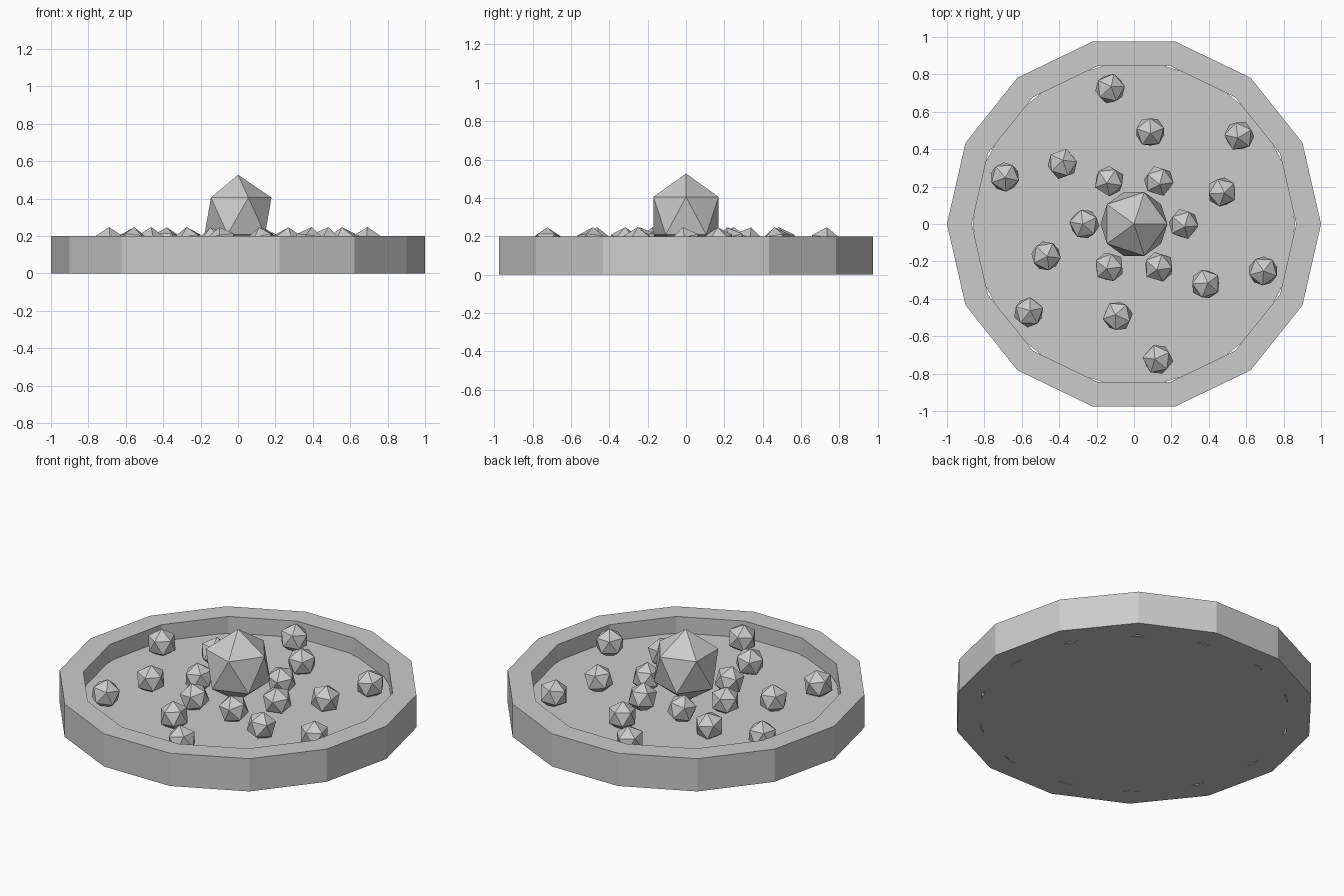
import bpy, bmesh, random
from math import cos, sin, pi, radians
from mathutils import Matrix, Euler

random.seed(4)
if "Cube" in bpy.data.objects:
    bpy.data.objects.remove(bpy.data.objects["Cube"], do_unlink=True)

# One plain grey for everything
grey = bpy.data.materials.new("light_grey_stone")
grey.use_nodes = True
colour = (0.6, 0.6, 0.6, 1)
grey.diffuse_color = colour
grey.node_tree.nodes["Principled BSDF"].inputs["Base Color"].default_value = colour


def finish(bm, name):
    bmesh.ops.recalc_face_normals(bm, faces=bm.faces)
    mesh = bpy.data.meshes.new(name)
    bm.to_mesh(mesh)
    bm.free()
    mesh.materials.append(grey)
    obj = bpy.data.objects.new(name, mesh)
    bpy.context.collection.objects.link(obj)
    return obj


def lathe(name, profile, sides):
    """Sweep a closed (radius, z) profile into a faceted ring."""
    bm = bmesh.new()
    loops = [[bm.verts.new((r * cos(2 * pi * i / sides), r * sin(2 * pi * i / sides), z))
              for i in range(sides)] for r, z in profile]
    for k, a in enumerate(loops):
        b = loops[(k + 1) % len(loops)]
        for i in range(sides):
            j = (i + 1) % sides
            bm.faces.new((a[i], a[j], b[j], b[i]))
    return finish(bm, name)


def stone(name, location, radius, height, rotation=(0, 0, 0)):
    """Twenty-sided low-poly stone."""
    bm = bmesh.new()
    bmesh.ops.create_icosphere(bm, subdivisions=1, radius=1)
    obj = finish(bm, name)
    obj.matrix_world = (Matrix.Translation(location)
                        @ Euler(rotation).to_matrix().to_4x4()
                        @ Matrix.Diagonal((radius, radius, height, 1)))
    return obj


# Raised rim
lathe("rim", [(1, 0), (1, 0.2), (0.867, 0.2), (0.867, 0)], 14)

# Round floor inside the rim
bm = bmesh.new()
bmesh.ops.create_cone(bm, cap_ends=True, segments=32, radius1=0.86, radius2=0.86,
                      depth=0.1, matrix=Matrix.Translation((0, 0, 0.05)))
finish(bm, "floor")

# Large middle stone
stone("centre_stone", (0, 0, 0.307), 0.2, 0.22)

# Three rings of six small stones, each ring turned a little further
for ring, distance in enumerate((0.265, 0.5, 0.735)):
    for i in range(6):
        angle = radians(60 * i + 20 * ring)
        turn = (random.uniform(-0.2, 0.2), random.uniform(-0.2, 0.2), random.uniform(0, 2 * pi))
        stone(f"small_stone_{ring + 1}_{i + 1}",
              (distance * cos(angle), distance * sin(angle), 0.162), 0.086, 0.086, turn)
